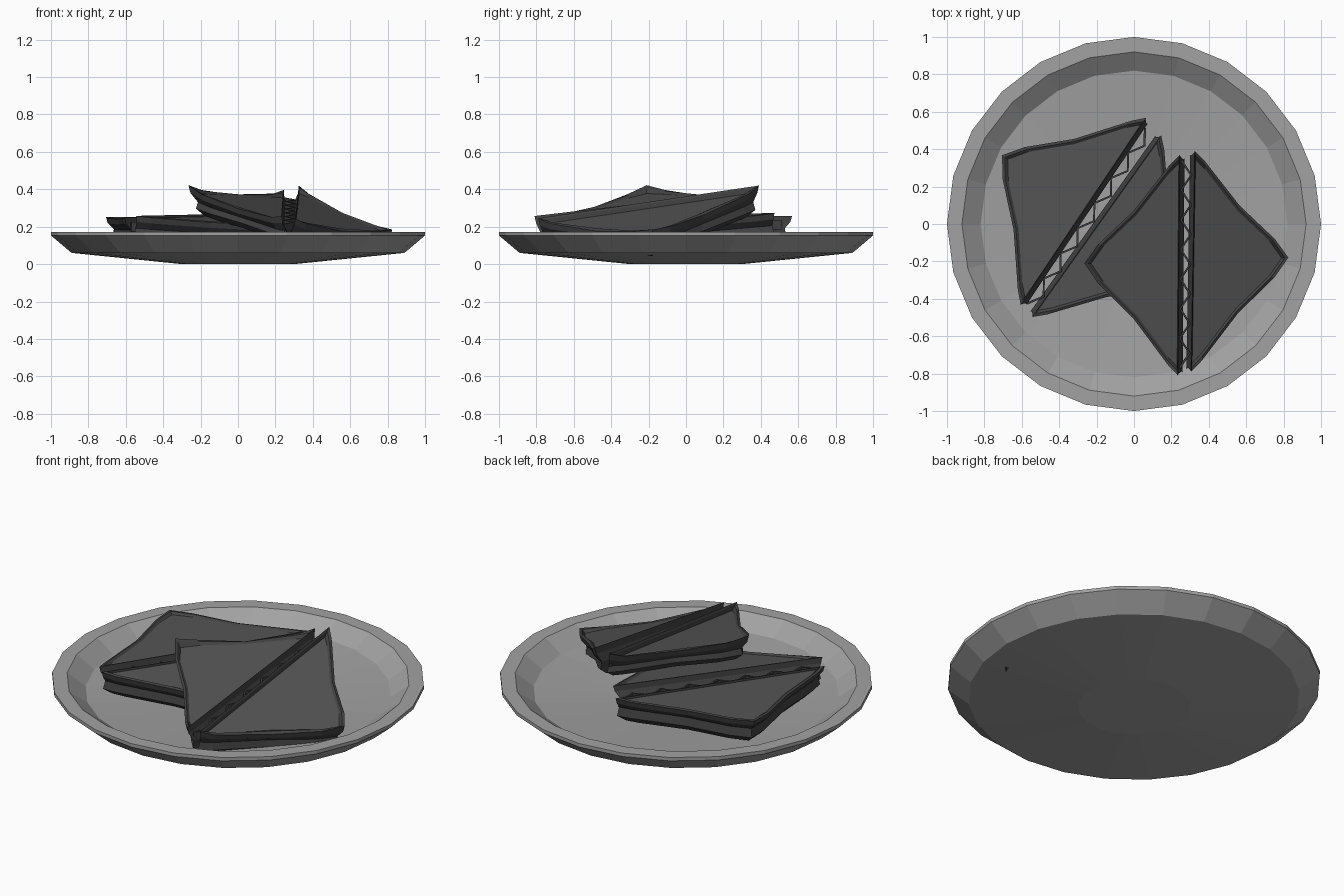
import bpy, bmesh, math
from mathutils import Vector

if "Cube" in bpy.data.objects:
    bpy.data.objects.remove(bpy.data.objects["Cube"], do_unlink=True)


def material(name, value):
    mat = bpy.data.materials.new(name)
    mat.use_nodes = True
    color = (value, value, value, 1)
    mat.diffuse_color = color
    bsdf = mat.node_tree.nodes["Principled BSDF"]
    bsdf.inputs["Base Color"].default_value = color
    bsdf.inputs["Roughness"].default_value = 0.8
    return mat


GLAZE = material("grey glaze", 0.36)
BREAD = material("dark bread", 0.09)
CRUST = material("darker crust", 0.055)
FILLING = material("filling", 0.05)


def finish(name, bm, mats):
    bmesh.ops.recalc_face_normals(bm, faces=bm.faces)
    mesh = bpy.data.meshes.new(name)
    bm.to_mesh(mesh)
    bm.free()
    for mat in mats:
        mesh.materials.append(mat)
    obj = bpy.data.objects.new(name, mesh)
    bpy.context.collection.objects.link(obj)
    return obj


def skin(bm, rings):
    """Join neighbouring rings with quads and return them ring by ring."""
    rows = []
    for low, high in zip(rings, rings[1:]):
        n = len(low)
        rows.append([bm.faces.new((low[i], low[(i + 1) % n],
                                   high[(i + 1) % n], high[i])) for i in range(n)])
    return rows


# Shallow faceted plate, lathed from a closed profile
def plate(segments=24):
    profile = [(0.30, 0.0), (0.89, 0.06), (1.0, 0.153), (1.0, 0.173),
               (0.92, 0.173), (0.82, 0.10), (0.30, 0.06)]
    bm = bmesh.new()
    rings = []
    for r, z in profile:
        angles = [math.tau * i / segments for i in range(segments)]
        rings.append([bm.verts.new((r * math.cos(t), r * math.sin(t), z)) for t in angles])
    skin(bm, rings)
    bm.faces.new(rings[0])
    bm.faces.new(rings[-1])
    finish("plate", bm, [GLAZE])


# Triangular sandwich half: a and b are the ends of the cut, tip is the outer corner
def sandwich_half(name, a, tip, b, thick, flare, gap):
    a, tip, b = Vector(a), Vector(tip), Vector(b)
    mid = (a + b) / 2
    toward_cut = (mid - tip) * Vector((1, 1, 0))
    toward_cut.normalize()

    # Outline with wavy edges, a rounded tip and turned-up corners
    steps = [(0, 0, 1), (0.1, 0.005, 0.3), (0.5, -0.012, -0.3), (0.84, 0.012, 0.3)]
    outline = []
    for start, order in ((a, steps), (b, list(reversed(steps)))):
        edge = tip - start
        out = Vector((edge.y, -edge.x, 0)).normalized()
        if out.dot(start + edge / 2 - mid) < 0:
            out.negate()
        side = [(start + edge * t + out * push, lift) for t, push, lift in order]
        outline += side if start is a else [(tip, 1)] + side

    # Rings: scale about the cut, height, corner lift, lean toward the cut
    levels = [(0.92, -0.005, 0, 0.0), (0.955, 0.004, 0.5, 0.0), (1.0, 0.0, 1, 0.005),
              (0.985, -0.03, 0.7, 0.008), (0.95, -0.06, 0.2, gap),
              (0.97, -0.75 * thick, 0, gap), (0.88, -thick, 0, gap)]
    bm = bmesh.new()
    rings = []
    for scale, dz, lift, lean in levels:
        ring = []
        for point, corner in outline:
            p = mid + (point - mid) * scale + toward_cut * lean
            p.z += dz + corner * lift * flare
            ring.append(bm.verts.new(p))
        rings.append(ring)
    for row, faces in enumerate(skin(bm, rings)):
        for f in faces:
            f.material_index = 1
        faces[-1].material_index = 2 if row in (3, 4) else 1
    for cap in (rings[0], rings[-1]):
        bm.faces.new(cap).material_index = 0
    finish(name, bm, [BREAD, CRUST, FILLING])


# Zigzag ribbon of filling showing along the cut
def filling_ribbon(name, start, end, count=15, width=0.026, height=0.05):
    start, end = Vector(start), Vector(end)
    along = end - start
    across = Vector((-along.y, along.x, 0)).normalized()
    bm = bmesh.new()
    last = None
    for i in range(count):
        p = start + along * (i / (count - 1)) + across * width * (-1) ** i
        pair = [bm.verts.new(p), bm.verts.new(p - Vector((0, 0, height)))]
        if last:
            bm.faces.new((last[0], pair[0], pair[1], last[1]))
        last = pair
    obj = finish(name, bm, [FILLING])
    solid = obj.modifiers.new("thickness", "SOLIDIFY")
    solid.thickness = 0.012
    solid.offset = 0


plate()

# Sandwich lying flat on the plate
sandwich_half("flat_sandwich_outer_half", (-0.61, -0.43, 0.24), (-0.71, 0.37, 0.245),
              (0.06, 0.57, 0.25), 0.145, 0.008, 0.03)
sandwich_half("flat_sandwich_inner_half", (-0.54, -0.50, 0.25), (0.26, -0.31, 0.20),
              (0.15, 0.47, 0.265), 0.14, 0.008, 0.03)
filling_ribbon("flat_sandwich_filling", (-0.55, -0.44, 0.225), (0.08, 0.50, 0.235))

# Sandwich leaning on the first one
sandwich_half("leaning_sandwich_left_half", (0.23, -0.81, 0.225), (-0.27, -0.21, 0.39),
              (0.24, 0.37, 0.365), 0.12, 0.032, 0.03)
sandwich_half("leaning_sandwich_right_half", (0.31, -0.79, 0.215), (0.83, -0.18, 0.155),
              (0.33, 0.39, 0.39), 0.13, 0.03, 0.03)
filling_ribbon("leaning_sandwich_filling", (0.27, -0.77, 0.215), (0.28, 0.34, 0.355))
